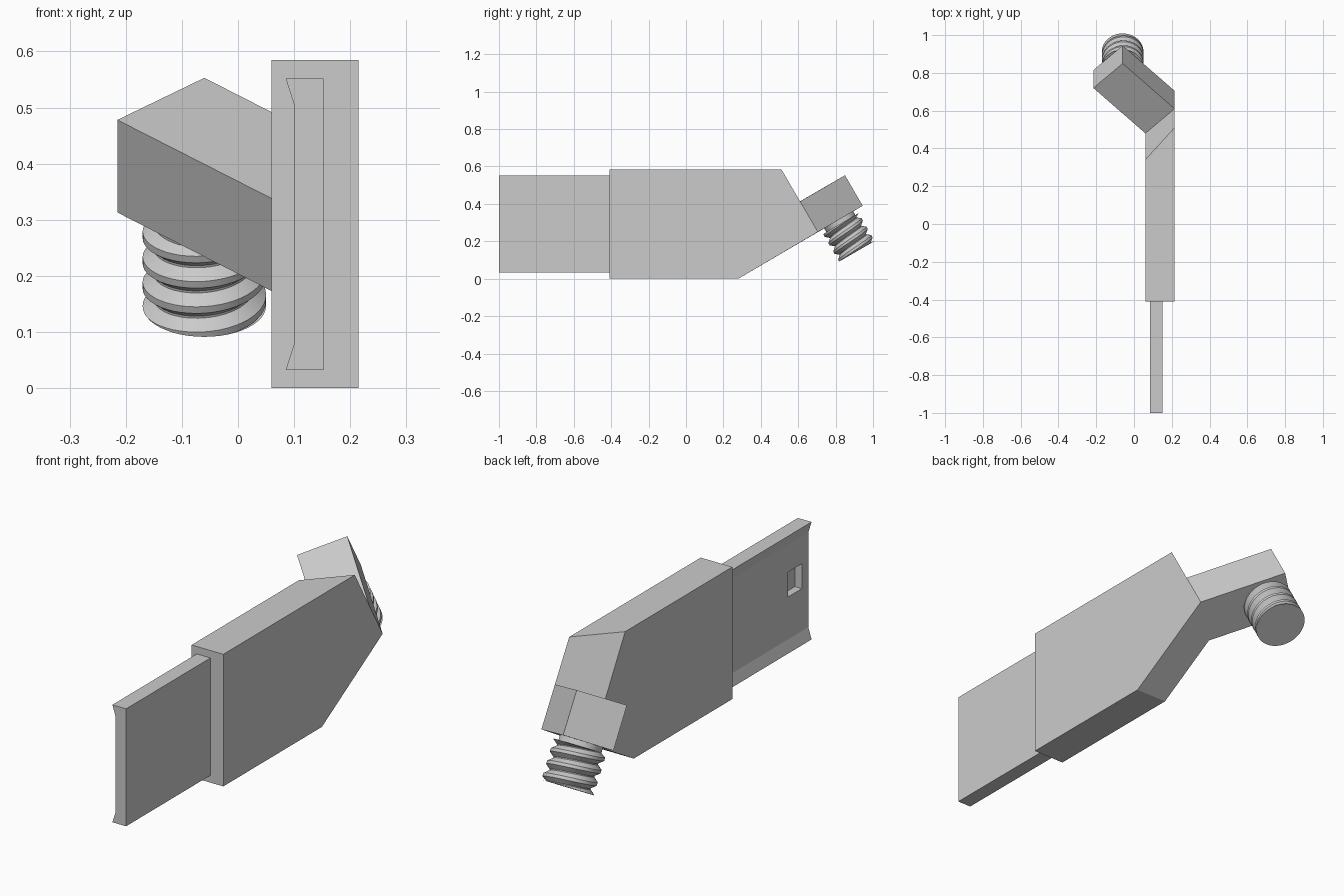
import bpy, bmesh, math
from mathutils import Vector, Matrix

if "Cube" in bpy.data.objects:
    bpy.data.objects.remove(bpy.data.objects["Cube"])

GREY = (0.6, 0.6, 0.6, 1)
grey = bpy.data.materials.new("plain grey")
grey.use_nodes = True
grey.diffuse_color = GREY
grey.node_tree.nodes["Principled BSDF"].inputs["Base Color"].default_value = GREY


def finish(name, bm, normals=True):
    if normals:
        bmesh.ops.recalc_face_normals(bm, faces=bm.faces)
    mesh = bpy.data.meshes.new(name)
    bm.to_mesh(mesh)
    bm.free()
    mesh.materials.append(grey)
    obj = bpy.data.objects.new(name, mesh)
    bpy.context.collection.objects.link(obj)
    return obj


def bridge(bm, a, b):
    """Close two matching outlines into a solid; return the side faces."""
    n = len(a)
    bm.faces.new(a)
    bm.faces.new(b[::-1])
    return [bm.faces.new((a[i], b[i], b[(i + 1) % n], a[(i + 1) % n])) for i in range(n)]


# Body: two side outlines (y, z), with the slanted end pulled out into the arm
left_side = [(-0.41, 0), (0.28, 0), (0.705, 0.25), (0.61, 0.413), (0.51, 0.585), (-0.41, 0.585)]
right_side = [(-0.41, 0), (0.28, 0), (0.575, 0.173), (0.48, 0.338), (0.34, 0.585), (-0.41, 0.585)]
bm = bmesh.new()
sides = bridge(bm, [bm.verts.new((0.215, y, z)) for y, z in left_side],
               [bm.verts.new((0.06, y, z)) for y, z in right_side])
arm = bmesh.ops.extrude_face_region(bm, geom=[sides[2]])
arm_verts = [g for g in arm["geom"] if isinstance(g, bmesh.types.BMVert)]
bmesh.ops.translate(bm, verts=arm_verts, vec=(-0.275, 0.24, 0.14))
bmesh.ops.delete(bm, geom=[sides[2]], context="FACES")
finish("body_and_arm", bm)

# Blade: channel section (x, z) run along y
section = [(0.152, 0.032), (0.152, 0.552), (0.085, 0.552), (0.101, 0.502), (0.101, 0.082), (0.085, 0.032)]
bm = bmesh.new()
bridge(bm, [bm.verts.new((x, -1, z)) for x, z in section],
       [bm.verts.new((x, -0.4, z)) for x, z in section])
blade = finish("blade", bm)

# Square pocket in the blade
bm = bmesh.new()
bmesh.ops.create_cube(bm, size=1, matrix=Matrix.Translation((0.105, -0.907, 0.325))
                      @ Matrix.Diagonal((0.06, 0.095, 0.11, 1)))
cutter = finish("pocket_cutter", bm)
cutter.hide_render = True
cut = blade.modifiers.new("pocket", "BOOLEAN")
cut.operation = "DIFFERENCE"
cut.solver = "EXACT"
cut.object = cutter
bpy.context.view_layer.objects.active = blade
bpy.ops.object.modifier_apply(modifier=cut.name)
bpy.data.objects.remove(cutter)

# Screw: built along local z, then tilted out of the arm's underside
LENGTH, START, PITCH, SEGS = 0.197, 0.025, 0.052, 48
axis = Vector((0, 0.5, -0.866))
place = Matrix.Translation((-0.06, 0.815, 0.317)) @ axis.to_track_quat("Z", "Y").to_matrix().to_4x4()

bm = bmesh.new()
bmesh.ops.create_cone(bm, cap_ends=True, segments=SEGS, radius1=0.09, radius2=0.09, depth=LENGTH + 0.02,
                      matrix=place @ Matrix.Translation((0, 0, LENGTH / 2 - 0.01)))
core = finish("screw_core", bm)

# Thread: ridge profile (radius, share of pitch) swept along a helix
ridge = [(0.088, 0), (0.11, 0.36), (0.11, 0.62), (0.088, 0.98)]
bm = bmesh.new()
previous = None
for i in range(SEGS * 5):
    angle = i * 2 * math.pi / SEGS
    row = []
    for radius, share in ridge:
        height = START + PITCH * (i / SEGS - 1 + share)
        height = min(max(height, START), LENGTH)
        row.append(bm.verts.new(place @ Vector((radius * math.cos(angle), radius * math.sin(angle), height))))
    if previous:
        for k in range(len(ridge) - 1):
            bm.faces.new((previous[k], row[k], row[k + 1], previous[k + 1]))
    previous = row
thread = finish("screw_thread", bm, normals=False)

# Smooth round parts, keeping crests sharp
for obj in (core, thread):
    bpy.ops.object.select_all(action="DESELECT")
    obj.select_set(True)
    bpy.context.view_layer.objects.active = obj
    bpy.ops.object.shade_smooth_by_angle(angle=math.radians(30))
